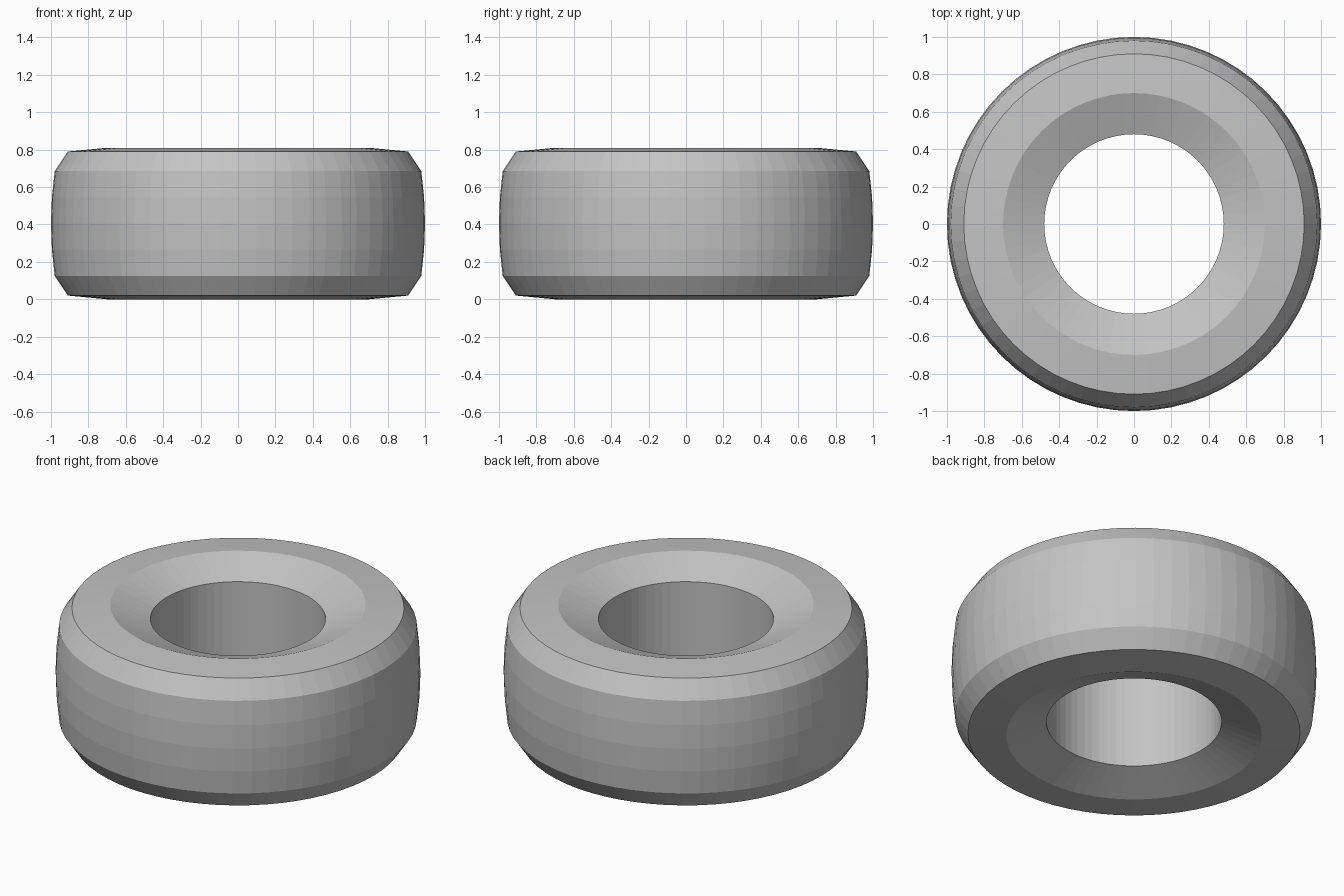
import bpy
import bmesh
from math import cos, sin, tau

if "Cube" in bpy.data.objects:
    bpy.data.objects.remove(bpy.data.objects["Cube"])

SEGMENTS = 64
MID = 0.405  # half of the tyre width

# Upper half cross-section as (radius, height above the middle)
half = [(0.48, 0.32), (0.70, MID), (0.91, 0.385), (0.98, 0.28), (0.995, 0.14)]
profile = half + [(1.0, 0)] + [(r, -h) for r, h in reversed(half)]

# Single rubber colour
rubber = bpy.data.materials.new("grey_rubber")
rubber.use_nodes = True
colour = (0.55, 0.55, 0.55, 1)
rubber.diffuse_color = colour
rubber.node_tree.nodes["Principled BSDF"].inputs["Base Color"].default_value = colour

# Tyre: closed cross-section swept around the vertical axis
bm = bmesh.new()
rings = []
for i in range(SEGMENTS):
    a = tau * i / SEGMENTS
    rings.append([bm.verts.new((r * cos(a), r * sin(a), MID + h)) for r, h in profile])
count = len(profile)
for i, ring in enumerate(rings):
    following = rings[(i + 1) % SEGMENTS]
    for j in range(count):
        k = (j + 1) % count
        bm.faces.new((ring[j], ring[k], following[k], following[j]))
bmesh.ops.recalc_face_normals(bm, faces=bm.faces)

mesh = bpy.data.meshes.new("tyre")
bm.to_mesh(mesh)
bm.free()
mesh.materials.append(rubber)
tyre = bpy.data.objects.new("tyre", mesh)
bpy.context.collection.objects.link(tyre)
